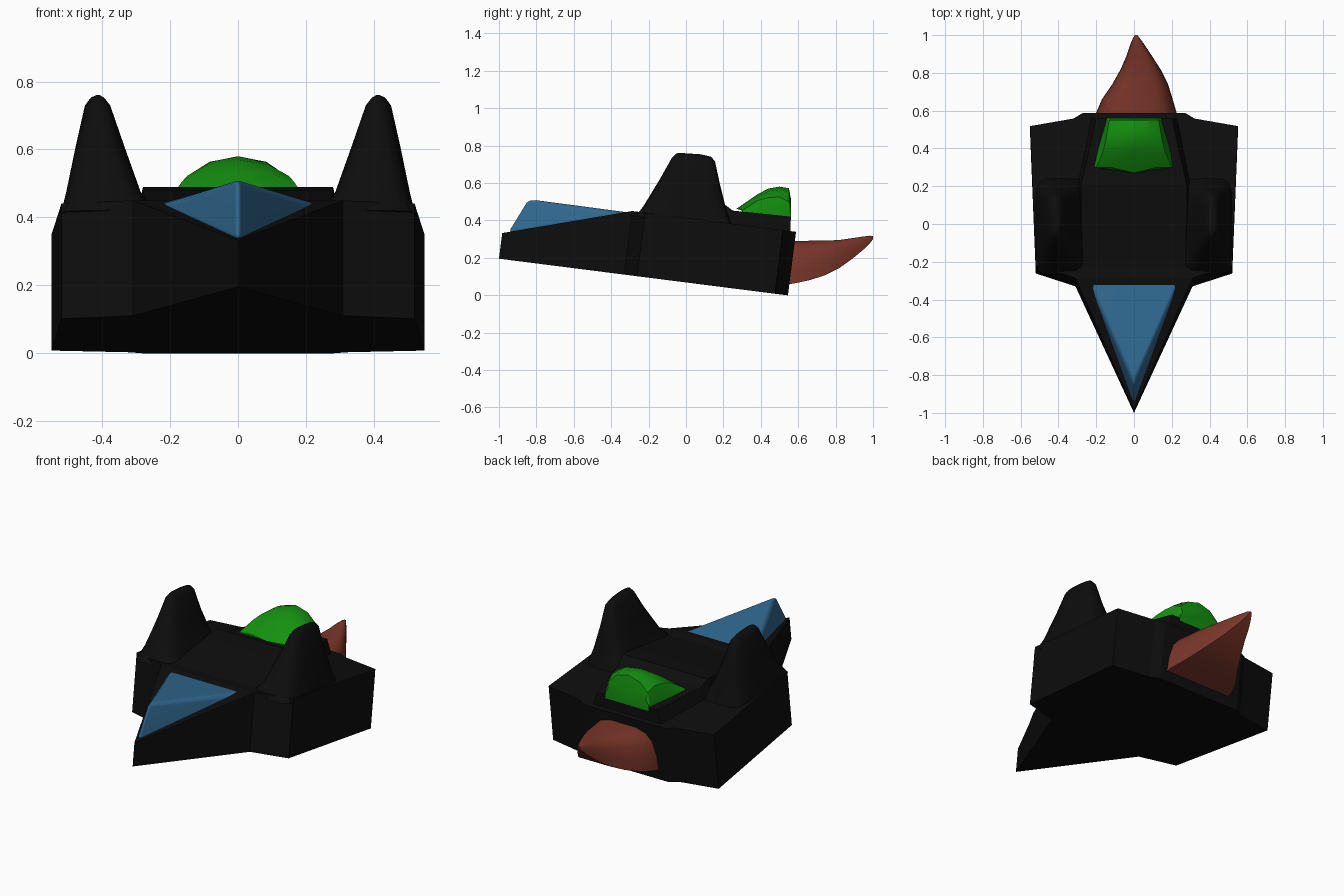
import bpy, bmesh
from math import cos, sin, pi, radians

if "Cube" in bpy.data.objects:
    bpy.data.objects.remove(bpy.data.objects["Cube"])

SLOPE = 0.127  # nose-up tilt of the whole hull


def make(name, verts, faces, mat, angle=None):
    me = bpy.data.meshes.new(name)
    me.from_pydata(verts, [], faces)
    bm = bmesh.new()
    bm.from_mesh(me)
    bmesh.ops.recalc_face_normals(bm, faces=bm.faces)
    bm.to_mesh(me)
    bm.free()
    ob = bpy.data.objects.new(name, me)
    bpy.context.collection.objects.link(ob)
    me.materials.append(mat)
    if angle:
        bpy.ops.object.select_all(action='DESELECT')
        ob.select_set(True)
        bpy.context.view_layer.objects.active = ob
        bpy.ops.object.shade_smooth_by_angle(angle=radians(angle))
    return ob


def loft(name, rings, mat, angle=None):
    n = len(rings[0])
    verts = [p for r in rings for p in r]
    faces = [(k*n + i, k*n + (i+1) % n, (k+1)*n + (i+1) % n, (k+1)*n + i)
             for k in range(len(rings) - 1) for i in range(n)]
    faces += [tuple(range(n)), tuple(range(len(verts) - n, len(verts)))]
    return make(name, verts, faces, mat, angle)


def material(name, rgb):
    m = bpy.data.materials.new(name)
    m.diffuse_color = (*rgb, 1)
    m.use_nodes = True
    m.node_tree.nodes["Principled BSDF"].inputs["Base Color"].default_value = m.diffuse_color
    return m


black = material("black", (0.004, 0.004, 0.004))
blue = material("blue", (0.03, 0.14, 0.28))
green = material("green", (0.007, 0.28, 0.005))
red = material("red", (0.19, 0.036, 0.022))


def tilt(x, y, h):
    """Point at height h above the sloping underside."""
    return (x, y + SLOPE*h, 0.195 - SLOPE*(y + 1) + h)


# Hull: tilted prism with a low pointed nose
half = [(0.31, -0.33), (0.52, -0.262), (0.55, 0.475), (0.32, 0.515), (0.27, 0.545)]
plan = [(0, -1)] + half + [(-x, y) for x, y in reversed(half)]
n = len(plan)
low = [tilt(x, y, 0) for x, y in plan]
high = [tilt(x, y, 0.137 if i == 0 else 0.34) for i, (x, y) in enumerate(plan)]
sides = [(i, (i+1) % n, n + (i+1) % n, n + i) for i in range(n)]
make("hull", low + high, sides + [tuple(range(n)), (n, n+1, 2*n-1), tuple(range(n+1, 2*n))], black)

# Raised middle deck: humped, then a step down to the canopy base
deck = [(-0.27, 0.27, 0.437), (0.08, 0.28, 0.48), (0.2, 0.28, 0.49),
        (0.25, 0.27, 0.452), (0.56, 0.2, 0.42)]
loft("middle_deck", [[(-w-0.04, y, 0.3), (-w, y, z), (w, y, z), (w+0.04, y, 0.3)]
                     for y, w, z in deck], black)

# Nose cover: upper triangle plus two steep front facets, softened edges
cover = make("nose_cover",
             [(0, -0.97, 0.325), (0, -0.85, 0.515), (0.245, -0.3, 0.432), (0.23, -0.24, 0.442),
              (-0.23, -0.24, 0.442), (-0.245, -0.3, 0.432), (0, -0.24, 0.38)],
             [(1, 2, 3, 4, 5), (0, 2, 1), (0, 1, 5), (0, 6, 2), (0, 5, 6), (2, 6, 3), (3, 6, 4), (4, 6, 5)],
             blue)
bev = cover.modifiers.new("soft_edges", 'BEVEL')
bev.width = 0.02
bev.segments = 3
bev.angle_limit = radians(30)
for p in cover.data.polygons:
    p.use_smooth = True
cover.modifiers.new("weighted", 'WEIGHTED_NORMAL')


# Side fins: x range, y range and height of each section
def ring(x0, x1, y0, y1, z, power, s, drop, count=20):
    pts = []
    for i in range(count):
        c, d = cos(2*pi*i/count), sin(2*pi*i/count)
        u = abs(c)**power * (1 if c > 0 else -1)
        v = abs(d)**power * (1 if d > 0 else -1)
        pts.append((s*((x0+x1)/2 + u*(x1-x0)/2), (y0+y1)/2 + v*(y1-y0)/2, z - drop*v))
    return pts


fin = [(0.24, 0.525, -0.27, 0.25, 0.39, 0.35, 0.03), (0.285, 0.507, -0.225, 0.215, 0.47, 0.5, 0.01),
       (0.335, 0.478, -0.14, 0.18, 0.61, 0.65, 0.01), (0.375, 0.452, -0.075, 0.155, 0.725, 0.7, 0.01),
       (0.392, 0.436, -0.055, 0.135, 0.748, 0.8, 0.008), (0.405, 0.42, -0.04, 0.08, 0.757, 0.8, 0.004)]
for side, s in (("left", -1), ("right", 1)):
    loft(side + "_fin", [ring(*f[:6], s, f[6]) for f in fin], black, 40)

# Canopy: faceted dome tapering backwards (y, base width, edge width, edge z, middle z)
canopy = [(0.3, 0.215, 0.2, 0.452, 0.462), (0.38, 0.195, 0.165, 0.505, 0.538),
          (0.44, 0.178, 0.15, 0.522, 0.57), (0.5, 0.16, 0.14, 0.525, 0.58),
          (0.55, 0.147, 0.13, 0.5, 0.572), (0.562, 0.143, 0.125, 0.46, 0.51)]
rings = [[(0, 0.27 if i == 0 else y, 0.4), (-b, y, 0.4), (-b, y, 0.437), (-e, y, ze),
          (-e*0.6, y, ze + 0.7*(zm-ze)), (0, 0.27 if i == 0 else y, zm), (e*0.6, y, ze + 0.7*(zm-ze)),
          (e, y, ze), (b, y, 0.437), (b, y, 0.4)]
         for i, (y, b, e, ze, zm) in enumerate(canopy)]
loft("canopy", rings, green, 25)

# Tail flame: rounded box section sweeping up to a point (y, left, right, bottom, top)
flame = [(0.5, -0.215, 0.235, 0.05, 0.29), (0.59, -0.2, 0.225, 0.065, 0.29),
         (0.66, -0.17, 0.205, 0.08, 0.291), (0.74, -0.115, 0.18, 0.105, 0.291),
         (0.82, -0.07, 0.14, 0.145, 0.295), (0.89, -0.04, 0.095, 0.195, 0.305),
         (0.95, -0.02, 0.055, 0.245, 0.314), (0.985, -0.005, 0.03, 0.28, 0.318), (1.0, 0.004, 0.018, 0.3, 0.315)]
section = [(0, 0), (1, 0), (0.99, 0.35), (0.94, 0.72), (0.85, 0.91), (0.7, 1),
           (0.3, 1), (0.15, 0.91), (0.06, 0.72), (0.01, 0.35)]
loft("tail_flame", [[(l + u*(r-l), y, b + v*(t-b)) for u, v in section]
                    for y, l, r, b, t in flame], red, 45)
